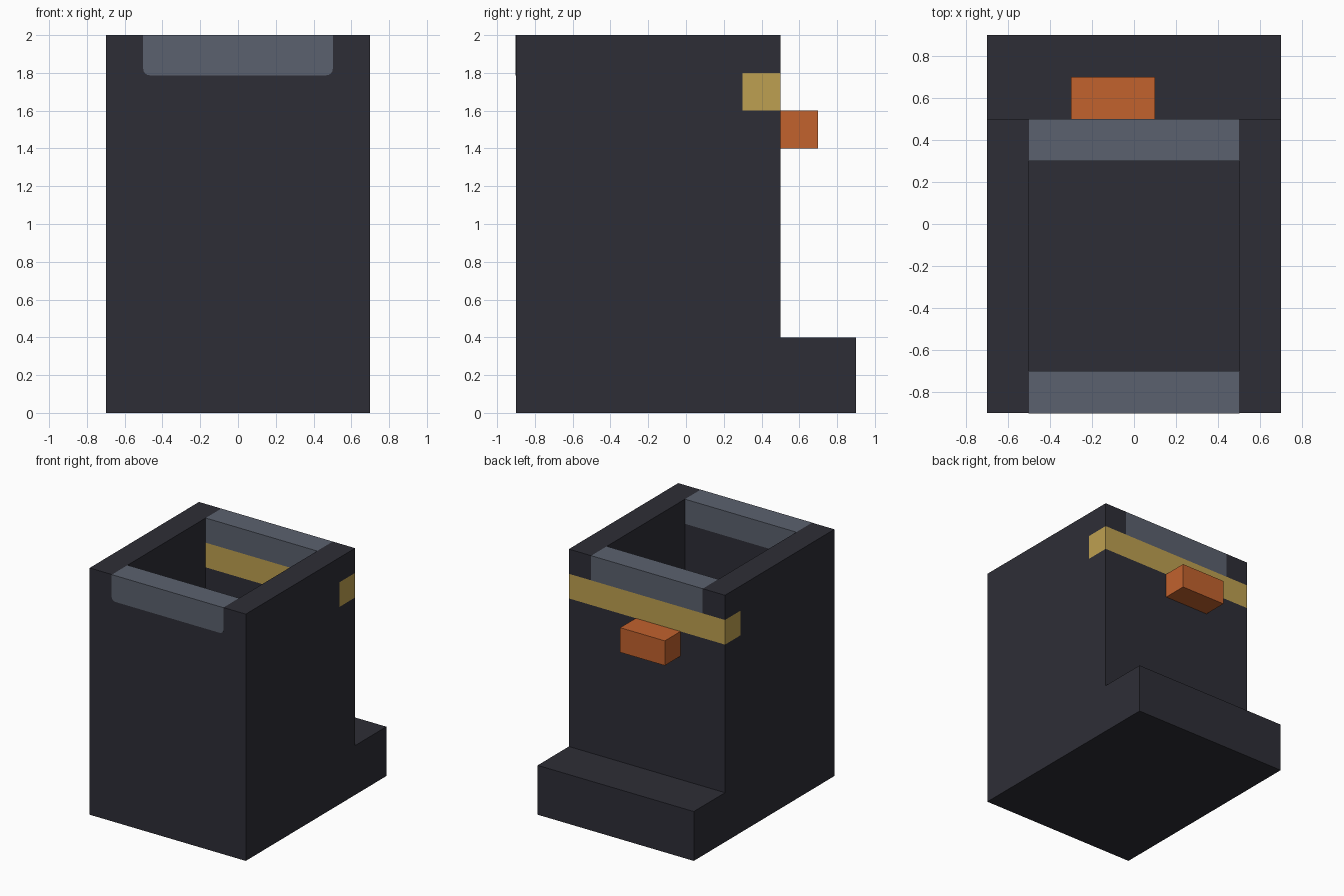
import bpy
import bmesh
from math import sin, cos, pi
from itertools import product

cube = bpy.data.objects.get("Cube")
if cube:
    bpy.data.objects.remove(cube, do_unlink=True)


def material(name, color):
    mat = bpy.data.materials.new(name)
    mat.use_nodes = True
    mat.diffuse_color = (*color, 1)
    bsdf = next(n for n in mat.node_tree.nodes if n.type == 'BSDF_PRINCIPLED')
    bsdf.inputs["Base Color"].default_value = (*color, 1)
    bsdf.inputs["Roughness"].default_value = 0.8
    return mat


charcoal = material("charcoal", (0.027, 0.027, 0.037))
slate = material("slate_grey", (0.105, 0.120, 0.156))
gold = material("gold", (0.515, 0.352, 0.082))
orange = material("orange", (0.539, 0.122, 0.027))


def finish(name, bm, mats):
    bmesh.ops.recalc_face_normals(bm, faces=bm.faces)
    mesh = bpy.data.meshes.new(name)
    bm.to_mesh(mesh)
    bm.free()
    for mat in mats:
        mesh.materials.append(mat)
    obj = bpy.data.objects.new(name, mesh)
    bpy.context.collection.objects.link(obj)
    return obj


# Hollow body with a rear step: a coarse block layout, skinned on the outside
AXES = ([-0.7, -0.5, 0.5, 0.7],
        [-0.9, -0.7, 0.3, 0.5, 0.9],
        [0, 0.4, 1.6, 1.8, 2])
SIZES = [len(a) - 1 for a in AXES]


def solid(cell):
    if any(not 0 <= c < n for c, n in zip(cell, SIZES)):
        return False
    i, j, k = cell
    cavity = i == 1 and j == 1
    return k == 0 or (j < 3 and not cavity)


def paint(cell, axis, side):
    i, j, k = cell
    if k == 2 and j == 2:
        return 2                                  # band around the back wall
    outer_front = axis == 1 and side == 0 and j == 0
    if k == 3 and i == 1 and not outer_front:
        return 1                                  # grey wall caps
    return 0


bm = bmesh.new()
for cell in product(*(range(n) for n in SIZES)):
    if not solid(cell):
        continue
    for axis, side in product(range(3), range(2)):
        neighbour = list(cell)
        neighbour[axis] += 2 * side - 1
        if solid(neighbour):
            continue
        corners = []
        for u, v in ((0, 0), (1, 0), (1, 1), (0, 1)):
            step = [u, v]
            step.insert(axis, side)
            corners.append(bm.verts.new(
                [AXES[a][cell[a] + step[a]] for a in range(3)]))
        bm.faces.new(corners).material_index = paint(cell, axis, side)
bmesh.ops.remove_doubles(bm, verts=bm.verts, dist=0.001)
bmesh.ops.recalc_face_normals(bm, faces=bm.faces)
bmesh.ops.dissolve_limit(bm, angle_limit=0.01, verts=bm.verts, edges=bm.edges,
                         delimit={'MATERIAL'})
finish("body", bm, [charcoal, slate, gold])

# Front lip: thin plate with rounded lower corners
half, bottom, radius = 0.502, 1.787, 0.035
outline = [(half, 2), (-half, 2)]
for sign, start in ((-1, pi), (1, 1.5 * pi)):
    for n in range(5):
        a = start + n * pi / 8
        outline.append((sign * (half - radius) + radius * cos(a),
                        bottom + radius + radius * sin(a)))
bm = bmesh.new()
face = bm.faces.new([bm.verts.new((x, -0.9, z)) for x, z in outline])
geom = bmesh.ops.extrude_face_region(bm, geom=[face])["geom"]
bmesh.ops.translate(bm, vec=(0, -0.002, 0),
                    verts=[g for g in geom if isinstance(g, bmesh.types.BMVert)])
finish("front_lip", bm, [slate])

# Orange block on the back wall
bm = bmesh.new()
bmesh.ops.create_cube(bm, size=1)
bmesh.ops.scale(bm, vec=(0.4, 0.2, 0.2), verts=bm.verts)
bmesh.ops.translate(bm, vec=(-0.1, 0.6, 1.5), verts=bm.verts)
finish("back_block", bm, [orange])
